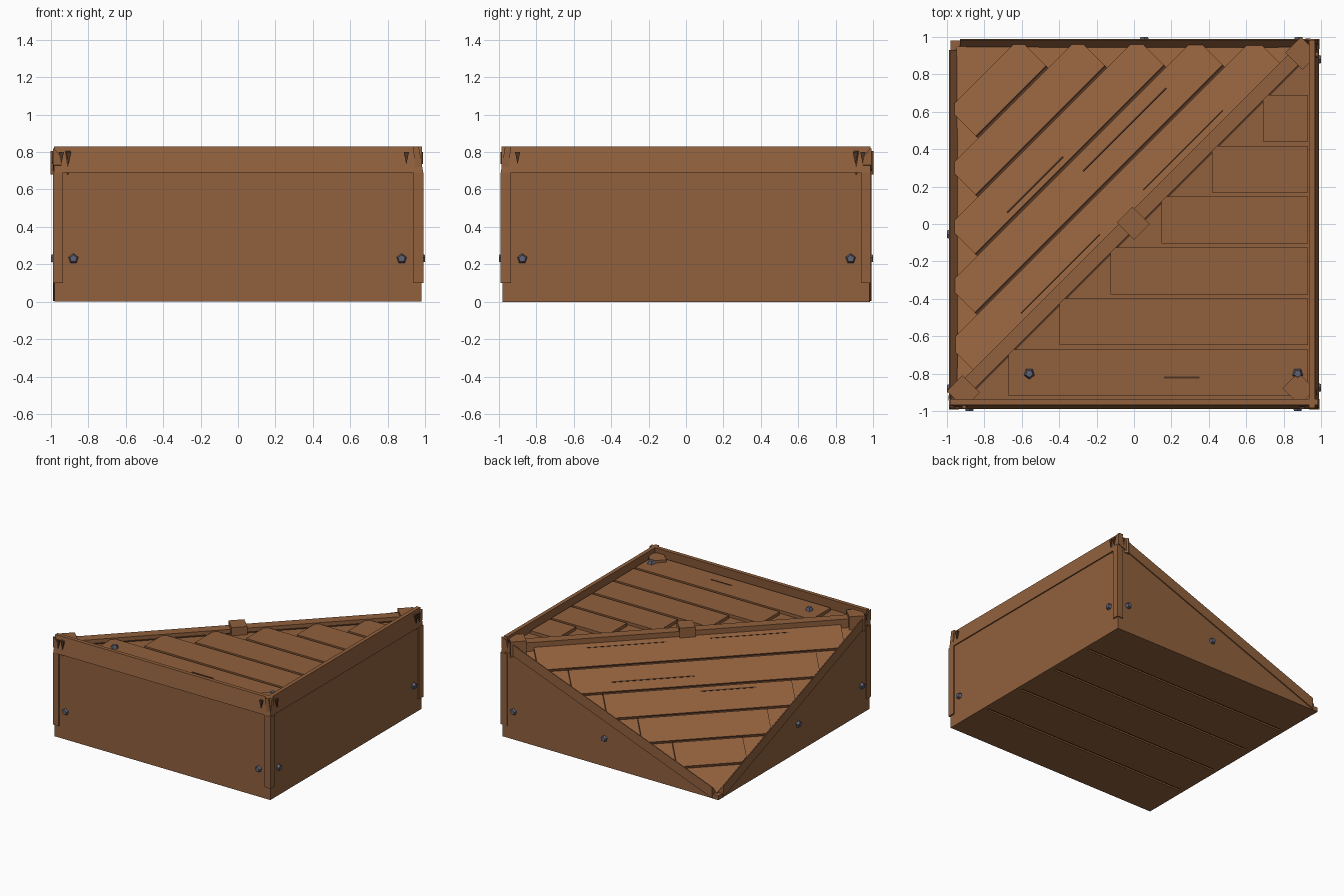
import bpy, bmesh, math
from mathutils import Vector, Matrix

cube = bpy.data.objects.get("Cube")
if cube:
    bpy.data.objects.remove(cube, do_unlink=True)


def material(name, rgb):
    m = bpy.data.materials.new(name)
    m.use_nodes = True
    m.diffuse_color = (*rgb, 1)
    m.node_tree.nodes["Principled BSDF"].inputs["Base Color"].default_value = (*rgb, 1)
    return m


wood = material("brown wood", (0.283, 0.118, 0.047))
dark = material("dark wood", (0.08, 0.034, 0.017))
steel = material("blue grey steel", (0.115, 0.122, 0.17))


def finish(name, bm, mat):
    bmesh.ops.recalc_face_normals(bm, faces=bm.faces)
    me = bpy.data.meshes.new(name)
    bm.to_mesh(me)
    bm.free()
    me.materials.append(mat)
    ob = bpy.data.objects.new(name, me)
    bpy.context.collection.objects.link(ob)
    return ob


def hull(name, pts, mat=wood):
    """Flat faced convex solid around a few points."""
    bm = bmesh.new()
    for p in pts:
        bm.verts.new(p)
    bmesh.ops.convex_hull(bm, input=bm.verts)
    bmesh.ops.dissolve_limit(bm, angle_limit=0.01, verts=bm.verts, edges=bm.edges)
    return finish(name, bm, mat)


def corners(x, y, z):
    return [Vector((a, b, c)) for a in x for b in y for c in z]


def box(name, x, y, z, mat=wood, frame=None):
    f = frame or Matrix()
    return hull(name, [f @ p for p in corners(x, y, z)], mat)


def across(p):
    """Reflect so that the front becomes the left side and the back the right."""
    return Vector((-p[1], -p[0], p[2]))


def pair(name, pts, mat=wood):
    hull(name + "_a", pts, mat)
    hull(name + "_b", [across(p) for p in pts], mat)


def bolt(name, pos, axis):
    bm = bmesh.new()
    bmesh.ops.create_cone(bm, cap_ends=True, segments=5, radius1=0.032,
                          radius2=0.02, depth=0.03)
    rot = Vector(axis).to_track_quat('Z', 'Y').to_matrix().to_4x4()
    bm.transform(Matrix.Translation(pos) @ rot)
    finish(name, bm, steel)


TOP, DROP = 0.768, 0.367     # ramp height on the diagonal, fall per unit of (y - x)
E = 0.95

# Core: flat deck base and ramp base
flat = [(-E, -E), (E, -E), (E, E)]
hull("deck_base", [(x, y, z) for x, y in flat for z in (0.03, 0.745)])
hull("ramp_base", [(x, y, z) for x, y in ((-E, -E), (E, E)) for z in (0.02, TOP - 0.03)]
     + [(-E, E, 0.02), (-E, E, TOP - 0.03 - DROP * 2 * E)])

# Underside boards
for i in range(5):
    y = -0.98 + i * 0.392
    box(f"underside_board_{i}", (-0.98, 0.98), (y + 0.01, y + 0.382), (0, 0.03))
box("underside_shadow", (-0.97, 0.97), (-0.97, 0.97), (0.012, 0.025), dark)

# Deck boards, each one shorter than the last
for i in range(6):
    y = -0.92 + i * 0.272
    box(f"deck_board_{i}", (y + 0.25, 0.93), (y, y + 0.25), (0.74, 0.77))

# Ramp frame: u along the diagonal, v downhill, w out of the ramp
u = Vector((1, 1, 0)).normalized()
v = Vector((-1, 1, -2 * DROP)).normalized()
w = u.cross(v)
ramp = Matrix((u, v, w)).transposed().to_4x4()
ramp.translation = (0, 0, TOP)
fall = Vector((-0.5, 0.5, -DROP)).length     # ramp length per unit of (y - x)
R2 = math.sqrt(2)


def on_ramp(name, s, d, h, mat=wood):
    """Board on the ramp: s is the x + y range, d the y - x range, clipped to the rails."""
    bm = bmesh.new()
    pts = corners([k / R2 for k in s], [k * fall for k in d], h)
    for p in pts:
        bm.verts.new(ramp @ p)
    bmesh.ops.convex_hull(bm, input=bm.verts)
    for co, no in (((-0.96, 0, 0), (-1, 0, 0)), ((0, 0.96, 0), (0, 1, 0))):
        geom = bm.verts[:] + bm.edges[:] + bm.faces[:]
        cut = bmesh.ops.bisect_plane(bm, geom=geom, plane_co=co, plane_no=no, clear_outer=True)
        edges = [e for e in cut["geom_cut"] if isinstance(e, bmesh.types.BMEdge)]
        if edges:
            bmesh.ops.contextual_create(bm, geom=edges)
    finish(name, bm, mat)


for i in range(5):
    d = 0.04 + i * 0.313
    half = 1.64 - i * 0.316
    on_ramp(f"ramp_board_{i}", (-half, half), (d + 0.024, d + 0.313), (-0.04, 0.0))
    if i:
        on_ramp(f"ramp_gap_{i}", (-half, half), (d - 0.004, d + 0.026), (-0.03, -0.012), dark)

# Cracks in the boards
for i, (s0, s1, d, t) in enumerate([(0.01, 0.9, 0.55, 0.011), (-0.62, -0.02, 0.735, 0.01),
                                    (-1.08, -0.24, 0.125, 0.005), (0.23, 1.08, 0.13, 0.005)]):
    on_ramp(f"ramp_crack_{i}", (s0, s1), (d, d + t), (-0.005, 0.003), dark)
box("deck_crack", (0.16, 0.35), (-0.825, -0.815), (0.765, 0.773), dark)

# Ridge beam on the diagonal with its blocks
turn = Matrix.Rotation(math.pi / 4, 4, 'Z')
box("ridge_beam", (-1.33, 1.33), (-0.02, 0.058), (0.68, 0.78), frame=turn)
box("ridge_shadow", (-1.3, 1.3), (-0.03, -0.02), (0.742, 0.749), dark, turn)
for name, x, y, top in (("middle", 0, 0, 0.812), ("front", -0.91, -0.9, 0.805),
                        ("back", 0.9, 0.91, 0.805), ("outer", 0.885, -0.885, 0.79)):
    box(name + "_block", (-0.06, 0.06), (-0.06, 0.07), (0.68, top),
        frame=Matrix.Translation((x, y, 0)) @ turn)

# Tall walls with leaning top rails
pair("tall_wall", corners((-0.98, 0.98), (-0.98, -0.94), (0, 0.73)))
pair("top_rail", [Vector((x, y, z)) for x in (-0.985, 0.985)
                  for y, z in ((-0.99, 0.69), (-0.967, 0.83), (-0.935, 0.83), (-0.95, 0.69))])

# Triangular walls with sloping rails whose tops lean inward
pair("side_wall", [(x, y, z) for y in (0.945, 0.98)
                   for x, z in ((0.98, 0), (-0.98, 0), (0.98, 0.77), (-0.98, 0.01))])
pair("side_rail", [(x, y, z + h) for x, z in ((0.985, 0.82), (-0.93, 0.095))
                   for y, h in ((0.99, 0), (0.983, 0), (0.945, -0.05), (0.99, -0.09), (0.945, -0.09))])
box("low_corner_block", (-0.982, -0.93), (0.93, 0.982), (0, 0.035))

# Corner trim strips
for name, x0, x1, y0, y1 in (("front_outer", 0.935, 0.992, -0.992, -0.95),
                             ("front_inner", -0.988, -0.935, -0.992, -0.95),
                             ("back_outer", 0.935, 0.988, 0.95, 0.988)):
    pair(name + "_trim", corners((x0, x1), (y0, y1), (0.1, 0.69)))

# Dark splinter notches by the corners
for i, (x, y) in enumerate([(-0.945, -0.983), (-0.905, -0.983), (0.9, -0.983), (0.93, 0.985)]):
    pair(f"notch_{i}", [(x + a, y + b, z) for b in (-0.007, 0.007)
                        for a, z in ((-0.014, 0.80), (0.014, 0.80), (0, 0.735))], dark)

# Bolts
for i, (x, y, sy) in enumerate([(-0.88, -0.985, -1), (0.875, -0.985, -1),
                                (0.88, 0.985, 1), (0.055, 0.985, 1)]):
    bolt(f"wall_bolt_{i}_a", (x, y, 0.23), (0, sy, 0))
    bolt(f"wall_bolt_{i}_b", across((x, y, 0.23)), (-sy, 0, 0))
for i, x in enumerate((-0.56, 0.875)):
    bolt(f"deck_bolt_{i}", (x, -0.8, 0.78), (0, 0, 1))
